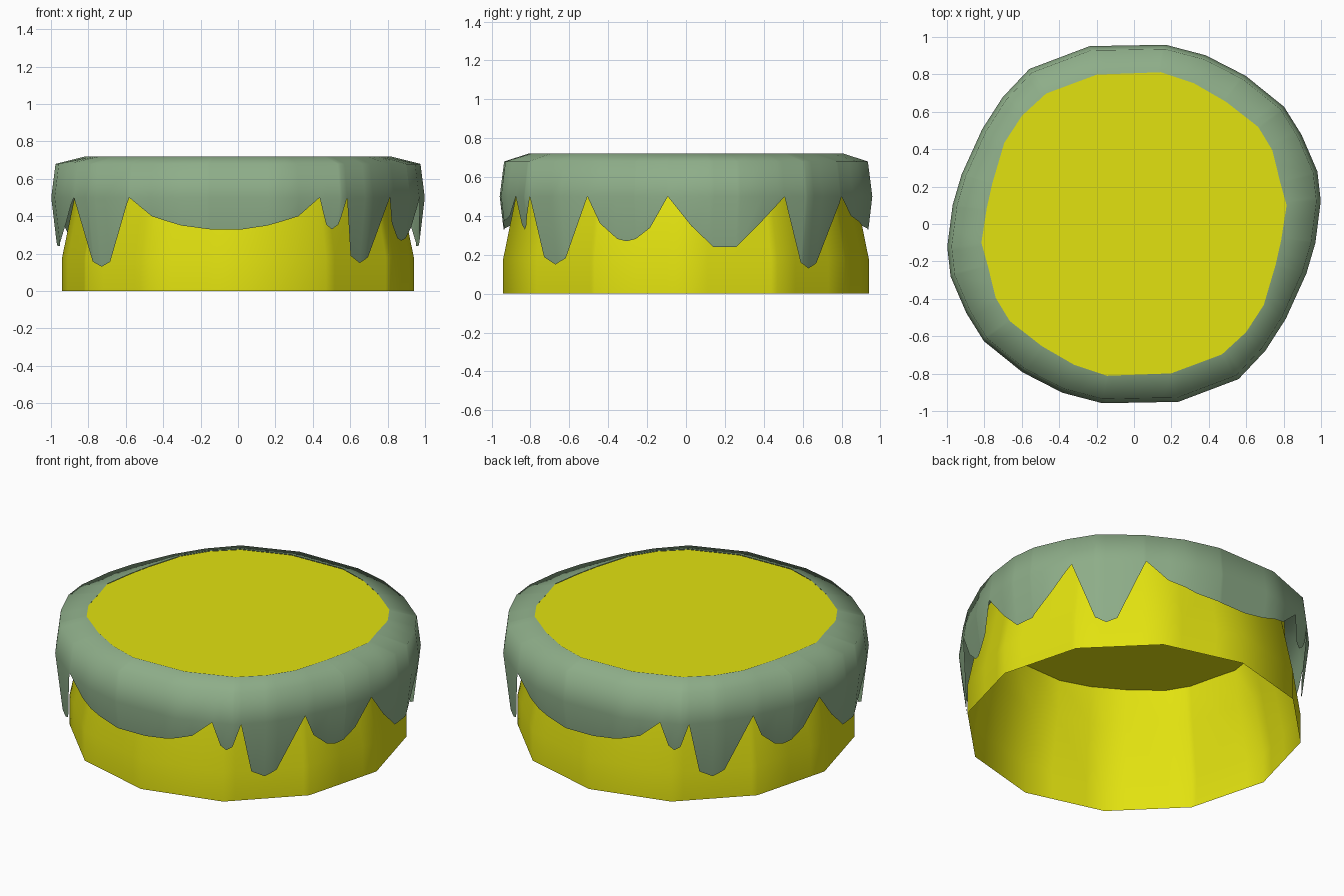
import bpy
import bmesh
from math import sin, cos, radians

default = bpy.data.objects.get("Cube")
if default:
    bpy.data.objects.remove(default, do_unlink=True)

TOP, SHOULDER, NOTCH = 0.72, 0.68, 0.5

# Wavy outline for half a turn: angle, outer radius, inner radius
OUTLINE = [(7, 1.006, .824), (16, 1.02, .815), (28, 1.015, .84), (38, 1.018, .845),
           (53, .992, .82), (67, .98, .82), (80, .973, .826), (104, .98, .825),
           (124, 1.0, .843), (136, .976, .835), (148, .957, .82), (164, .959, .79),
           (174, .975, .794), (187, 1.006, .824)]

# Drip shapes: fraction across, fraction of full depth
FLAT = [(.2, .58), (.39, 1), (.58, 1), (.8, .5)]
LATE = [(.3, .92), (.45, 1), (.6, .93)]
EARLY = [(.16, .89), (.37, 1), (.56, .91)]
THIN = [(.28, .85), (.5, 1), (.7, .85)]
WIDE = [(.12, .59), (.28, .88), (.43, 1), (.6, 1), (.73, .88), (.89, .59)]
ROUND = [(.14, .6), (.36, .95), (.48, 1), (.6, .95), (.78, .7)]

# Drips for half a turn: start angle, end angle, depth, shape
DRIPS = [(-5.5, 30, .26, FLAT), (30, 54, .37, LATE), (54, 116.5, .17, WIDE),
         (116.5, 126, .17, THIN), (126, 148, .35, EARLY), (148, 174.5, .23, ROUND)]

edge = []
for start, end, depth, shape in DRIPS:
    edge.append((start, NOTCH))
    edge += [(round(start + t * (end - start), 1), NOTCH - depth * d) for t, d in shape]
edge.append((174.5, NOTCH))


def chord(a, a1, r1, a2, r2):
    """Radius at angle a on the straight line between two polar points."""
    s = lambda d: sin(radians(d))
    return r1 * r2 * s(a2 - a1) / (r1 * s(a - a1) + r2 * s(a2 - a))


def outline(a, column):
    first = OUTLINE[0][0]
    a = (a - first) % 180 + first
    for p, q in zip(OUTLINE, OUTLINE[1:]):
        if p[0] <= a <= q[0]:
            return chord(a, p[0], p[column], q[0], q[column])


def edge_height(a):
    first = edge[0][0]
    a = (a - first) % 180 + first
    for (a1, z1), (a2, z2) in zip(edge, edge[1:]):
        if a1 <= a <= a2:
            return z1 + (z2 - z1) * (a - a1) / (a2 - a1)
    return NOTCH


def twelve_sided(a, r):
    low = a // 30 * 30
    return chord(a, low, r, low + 30, r)


def full_turn(angles):
    return sorted({round((a + turn) % 360, 1) for a in angles for turn in (0, 180)})


def material(name, rgb):
    mat = bpy.data.materials.new(name)
    mat.use_nodes = True
    mat.diffuse_color = (*rgb, 1)
    bsdf = mat.node_tree.nodes["Principled BSDF"]
    bsdf.inputs["Base Color"].default_value = (*rgb, 1)
    bsdf.inputs["Roughness"].default_value = 0.7
    return mat


def shell(name, angles, column, mat, cap=False):
    """Skin the (radius, height) columns around the centre, bottom row first."""
    bm = bmesh.new()
    rows = []
    for a in angles:
        rows.append([bm.verts.new((r * cos(radians(a)), r * sin(radians(a)), z))
                     for r, z in column(a)])
    for left, right in zip(rows, rows[1:] + rows[:1]):
        for i in range(len(left) - 1):
            bm.faces.new((left[i], right[i], right[i + 1], left[i + 1]))
    if cap:
        bm.faces.new([row[-1] for row in rows])
    bmesh.ops.remove_doubles(bm, verts=bm.verts, dist=0.0005)
    mesh = bpy.data.meshes.new(name)
    bm.to_mesh(mesh)
    bm.free()
    mesh.materials.append(mat)
    obj = bpy.data.objects.new(name, mesh)
    bpy.context.collection.objects.link(obj)
    bpy.ops.object.select_all(action='DESELECT')
    obj.select_set(True)
    bpy.context.view_layer.objects.active = obj
    return obj


def base_column(a):
    return [(twelve_sided(a, .94), 0), (twelve_sided(a, .94), .18),
            (twelve_sided(a, .875), NOTCH), (outline(a, 2), TOP - .003)]


def icing_column(a):
    outer, z = outline(a, 1), edge_height(a)
    return [(outer - .12 * (NOTCH - z), z), (outer, NOTCH),
            (outer - .023, SHOULDER), (outline(a, 2) - .002, TOP)]


corners = [p[0] for p in OUTLINE[:-1]]

# Cake body, open underneath
shell("cake_body", full_turn(corners + list(range(0, 180, 30))), base_column,
      material("lemon yellow", (.76, .76, .005)), cap=True)
bpy.ops.object.shade_smooth_by_angle(angle=radians(40))

# Icing sheet with drips
shell("dripping_icing", full_turn(corners + [p[0] for p in edge]), icing_column,
      material("sage green", (.27, .42, .25)))
bpy.ops.object.shade_smooth()
